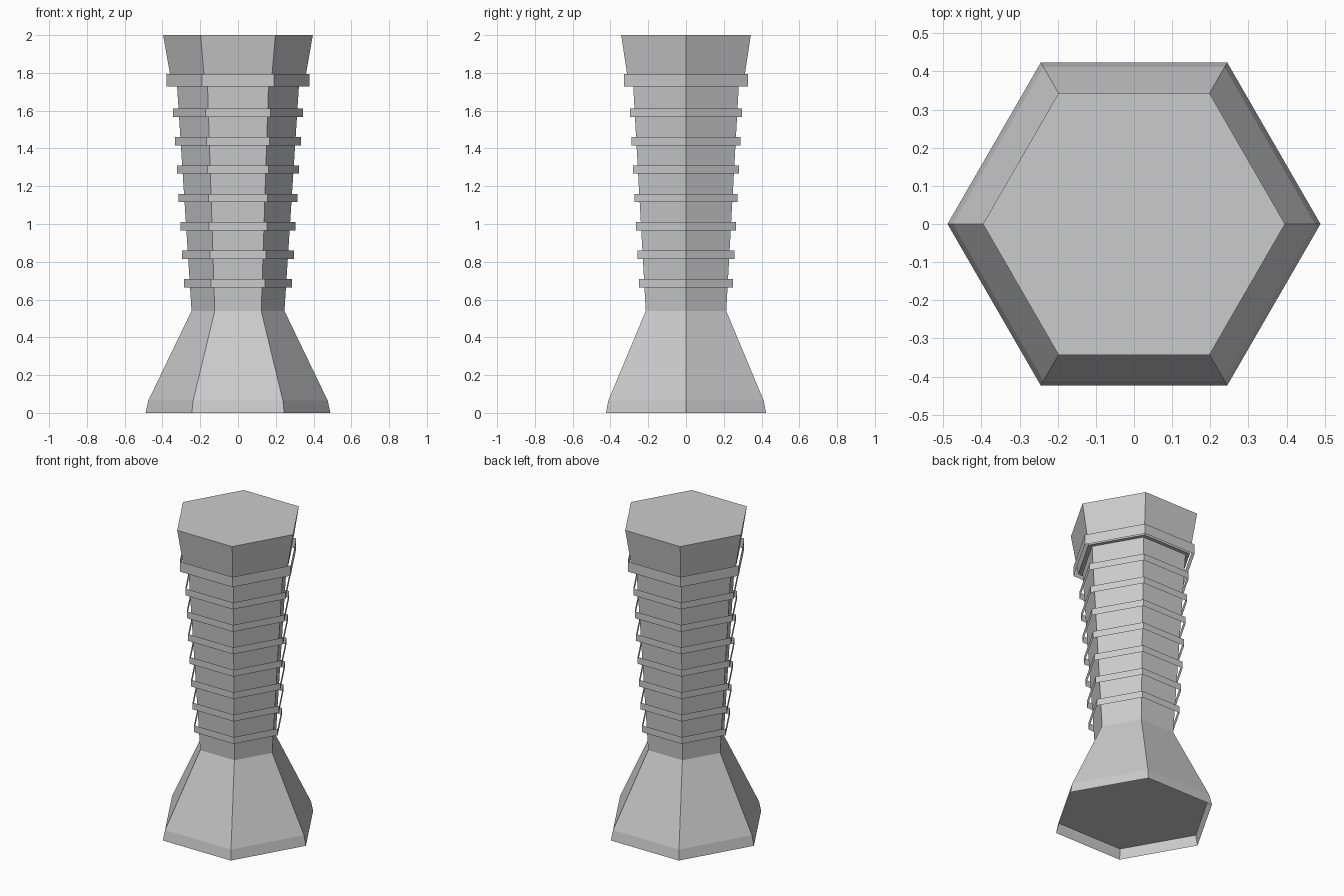
import bpy
import bmesh
from math import cos, sin, pi

cube = bpy.data.objects.get("Cube")
if cube:
    bpy.data.objects.remove(cube, do_unlink=True)

SIDES = 6

grey = bpy.data.materials.new("light grey")
grey.use_nodes = True
colour = (0.6, 0.6, 0.6, 1)
grey.diffuse_color = colour
grey.node_tree.nodes["Principled BSDF"].inputs["Base Color"].default_value = colour


def lathe(name, profile, bottom=False, top=False):
    """Six-sided part through (radius, height) pairs, with optional end caps."""
    bm = bmesh.new()
    rings = [[bm.verts.new((r * cos(2 * pi * i / SIDES), r * sin(2 * pi * i / SIDES), z))
              for i in range(SIDES)] for r, z in profile]
    for low, high in zip(rings, rings[1:]):
        for i in range(SIDES):
            j = (i + 1) % SIDES
            bm.faces.new((low[i], low[j], high[j], high[i]))
    if bottom:
        bm.faces.new(rings[0][::-1])
    if top:
        bm.faces.new(rings[-1])
    mesh = bpy.data.meshes.new(name)
    bm.to_mesh(mesh)
    bm.free()
    mesh.materials.append(grey)
    obj = bpy.data.objects.new(name, mesh)
    bpy.context.collection.objects.link(obj)
    return obj


# Flared foot, tapering shaft and wider head in one body
lathe("column", [(0.475, 0.065), (0.246, 0.54), (0.323, 1.735),
                 (0.35, 1.735), (0.396, 2)], bottom=True, top=True)

# Open skirt below the raised underside of the foot
lathe("foot_skirt", [(0.489, 0), (0.475, 0.065)])

# Open bands standing off the shaft, widening with it
for n in range(7):
    r = 0.286 + 0.0095 * n
    z = 0.687 + 0.1503 * n
    lathe(f"band_{n + 1}", [(r, z - 0.022), (r, z + 0.022)])

# Taller collar band around the lower end of the head
lathe("collar_band", [(0.379, 1.728), (0.379, 1.794)])
